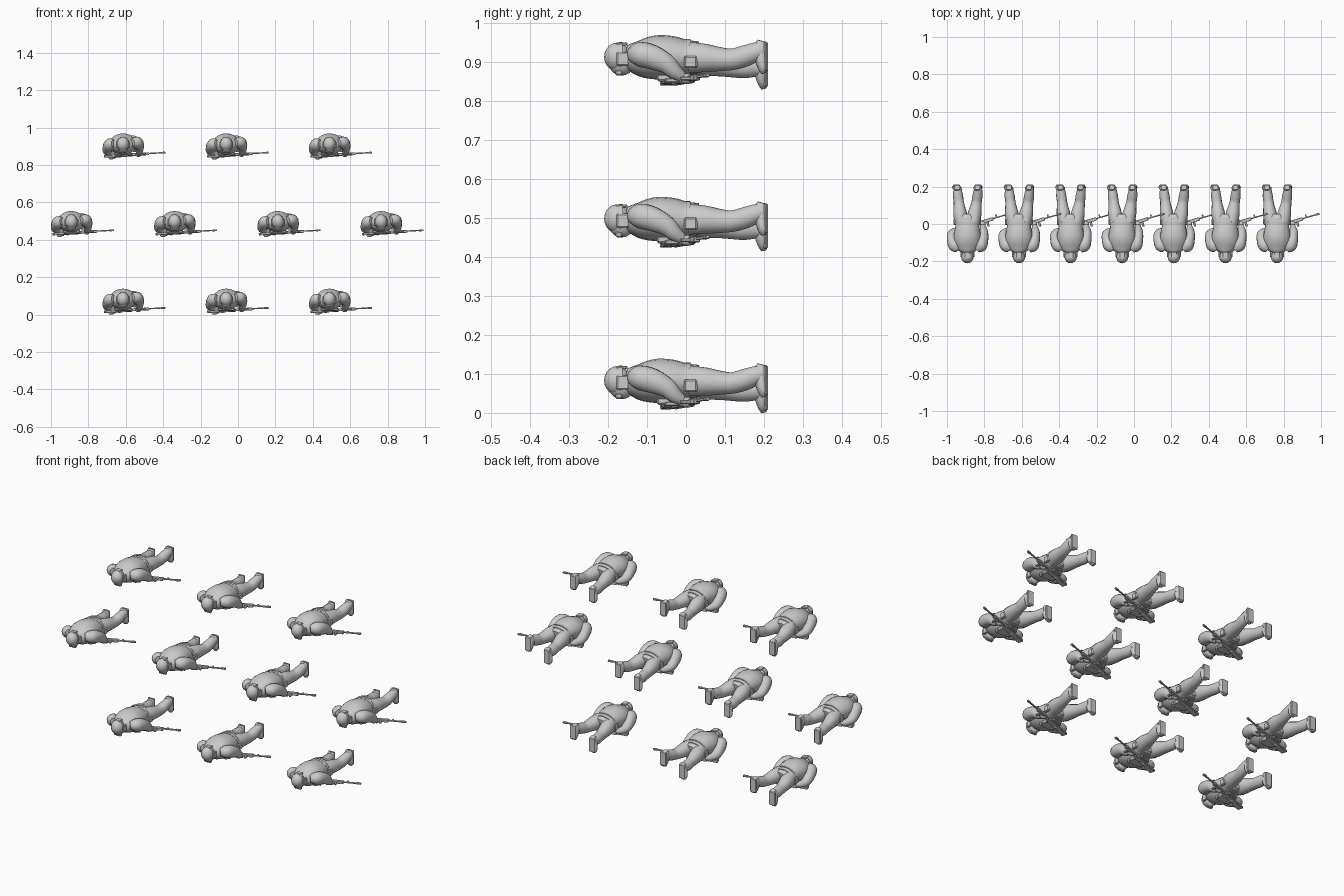
import bpy, bmesh, math
from mathutils import Vector, Matrix

if "Cube" in bpy.data.objects:
    bpy.data.objects.remove(bpy.data.objects["Cube"])

grey = bpy.data.materials.new("plain grey")
grey.diffuse_color = (0.6, 0.6, 0.6, 1)
grey.use_nodes = True
grey.node_tree.nodes["Principled BSDF"].inputs["Base Color"].default_value = grey.diffuse_color
parts = []


def finish(name, bm, smooth=True):
    bmesh.ops.recalc_face_normals(bm, faces=bm.faces)
    for f in bm.faces:
        f.smooth = smooth
    me = bpy.data.meshes.new(name)
    bm.to_mesh(me)
    bm.free()
    me.materials.append(grey)
    if smooth:
        me.set_sharp_from_angle(angle=math.radians(45))
    parts.append((name, me))


def spline(pts, steps):
    """Catmull-Rom interpolation of ring records."""
    out = []
    for i in range(len(pts) - 1):
        p = [pts[max(0, min(len(pts) - 1, i + k))] for k in (-1, 0, 1, 2)]
        for s in range(steps):
            t = s / steps
            out.append([0.5 * (2 * b + (c - a) * t + (2 * a - 5 * b + 4 * c - d) * t * t
                               + (3 * b - a - 3 * c + d) * t ** 3) for a, b, c, d in zip(*p)])
    return out + [list(pts[-1])]


def tube(name, pts, seg=14, steps=3, ref=(0, 0, 1)):
    """Loft of ellipses; each record is x, y, z, side radius, upright radius."""
    bm = bmesh.new()
    recs = spline(pts, steps)
    pos = [Vector(r[:3]) for r in recs]
    rings = []
    for i, r in enumerate(recs):
        tan = (pos[min(i + 1, len(pos) - 1)] - pos[max(i - 1, 0)]).normalized()
        side = tan.cross(Vector(ref)).normalized()
        up = side.cross(tan)
        ring = []
        for k in range(seg):
            a = 2 * math.pi * k / seg
            ring.append(bm.verts.new(pos[i] + side * math.cos(a) * max(r[3], .002)
                                     + up * math.sin(a) * max(r[4], .002)))
        rings.append(ring)
    for a, b in zip(rings, rings[1:]):
        for k in range(seg):
            bm.faces.new((a[k], a[(k + 1) % seg], b[(k + 1) % seg], b[k]))
    bm.faces.new(rings[0])
    bm.faces.new(rings[-1])
    finish(name, bm)


def ball(name, c, r):
    bm = bmesh.new()
    bmesh.ops.create_uvsphere(bm, u_segments=16, v_segments=10, radius=1,
                              matrix=Matrix.Translation(c) @ Matrix.Diagonal((*r, 1)))
    finish(name, bm)


def box(name, c, size, mat=Matrix(), bevel=.002):
    bm = bmesh.new()
    bmesh.ops.create_cube(bm, size=1, matrix=mat @ Matrix.Translation(c) @ Matrix.Diagonal((*size, 1)))
    bmesh.ops.bevel(bm, geom=bm.edges[:], offset=bevel, segments=1, affect='EDGES')
    finish(name, bm, False)


# Body: jacket from collar to hem, with the hunched back
tube("torso", [(0, -.155, .085, .025, .028), (0, -.14, .083, .05, .037), (0, -.11, .08, .068, .05),
               (0, -.07, .082, .073, .057), (0, -.03, .083, .067, .053), (0, 0, .082, .063, .045),
               (0, .03, .08, .066, .043)], seg=20)
tube("trouser_seat", [(0, .005, .08, .058, .04), (0, .03, .08, .06, .04), (0, .05, .078, .04, .033)], seg=18)
tube("belt", [(0, -.002, .082, .066, .047), (0, .012, .082, .067, .047)], seg=20, steps=1)
box("chest_pouches", (0, -.045, .03), (.09, .06, .02), bevel=.005)
for s, tag in ((-1, "left"), (1, "right")):
    box(tag + "_hip_pouch", (s * .066, .012, .07), (.016, .034, .032), bevel=.004)

# Head: face, helmet, rim, ear cups and goggles
ball("face", (0, -.165, .07), (.027, .034, .035))
ball("helmet", (0, -.176, .083), (.033, .034, .037))
tube("helmet_rim", [(0, -.172, .083, .034, .038), (0, -.163, .083, .034, .038)], seg=16, steps=1)
box("goggles", (0, -.172, .043), (.042, .018, .016), bevel=.004)
box("helmet_pad", (0, -.165, .116), (.03, .03, .008))
for s, tag in ((-1, "left"), (1, "right")):
    box(tag + "_ear_cup", (s * .031, -.162, .078), (.012, .032, .036), bevel=.003)

# Arms: bent at the elbow, hands meeting the rifle
tube("right_arm", [(.05, -.138, .09, .018, .02), (.07, -.118, .09, .034, .032), (.083, -.085, .082, .029, .032),
                   (.088, -.05, .065, .024, .026), (.087, -.03, .046, .02, .021), (.083, -.01, .032, .014, .014)])
tube("left_arm", [(-.05, -.138, .085, .018, .02), (-.068, -.118, .081, .032, .032), (-.081, -.085, .063, .028, .03),
                  (-.082, -.055, .044, .025, .024), (-.062, -.04, .03, .02, .018), (-.035, -.03, .024, .014, .013)])
ball("right_hand", (.082, .002, .027), (.016, .016, .014))
ball("left_hand", (-.02, -.026, .022), (.017, .014, .013))

# Legs and boots: left one forward, right one back
tube("left_leg", [(-.033, .01, .077, .034, .04), (-.038, .05, .072, .037, .039), (-.043, .09, .064, .031, .032),
                  (-.046, .12, .058, .027, .028), (-.05, .15, .056, .027, .028), (-.052, .18, .057, .023, .025),
                  (-.052, .197, .058, .021, .023)])
tube("right_leg", [(.033, .01, .082, .034, .04), (.038, .05, .08, .037, .037), (.045, .09, .077, .031, .031),
                   (.05, .12, .077, .027, .028), (.054, .15, .085, .027, .028), (.057, .18, .096, .023, .025),
                   (.057, .197, .1, .021, .023)])
for s, tag, heel in ((-1, "left", .084), (1, "right", .124)):
    x = s * .054
    tube(tag + "_boot", [(x, .195, heel, .014, .012), (x, .192, heel - .015, .021, .018),
                         (x + s * .003, .193, heel - .045, .023, .017), (x + s * .008, .197, heel - .07, .02, .012),
                         (x + s * .009, .2, heel - .083, .01, .007)], ref=(0, 1, 0))
    box(tag + "_sole", (x + s * .004, .205, heel - .04), (.04, .01, .078), bevel=.004)

# Rifle: slung across the chest, muzzle out to the right
aim = Vector((.33, .098, .018)).normalized()
across = Vector((0, 0, 1)).cross(aim).normalized()
M = Matrix((aim, across, aim.cross(across))).transposed().to_4x4()
M.translation = (0, -.015, .021)
box("rifle_stock", (-.075, -.008, 0), (.06, .03, .013), M)
box("rifle_receiver", (0, 0, 0), (.1, .026, .016), M)
box("rifle_handguard", (.095, .002, .002), (.1, .018, .015), M)
box("rifle_barrel", (.187, .003, .003), (.1, .007, .007), M, .001)
box("rifle_muzzle", (.225, .003, .003), (.025, .011, .01), M)
box("rifle_front_sight", (.165, .01, .003), (.008, .02, .005), M, .001)
box("rifle_magazine", (.03, -.028, 0), (.02, .045, .01), M)
box("rifle_grip", (-.03, -.024, 0), (.014, .034, .01), M)
box("rifle_scope", (.01, .022, 0), (.06, .014, .013), M, .003)
box("rifle_fore_grip", (.11, -.016, .001), (.012, .03, .009), M)

# Formation: rows of three, four and three figures
for row, (count, first, z) in enumerate(((3, -.615, 0), (4, -.891, .415), (3, -.615, .83))):
    for i in range(count):
        for name, me in parts:
            ob = bpy.data.objects.new(f"{name}_row{row + 1}_{i + 1}", me)
            ob.location = (first + i * .552, 0, z)
            bpy.context.collection.objects.link(ob)
